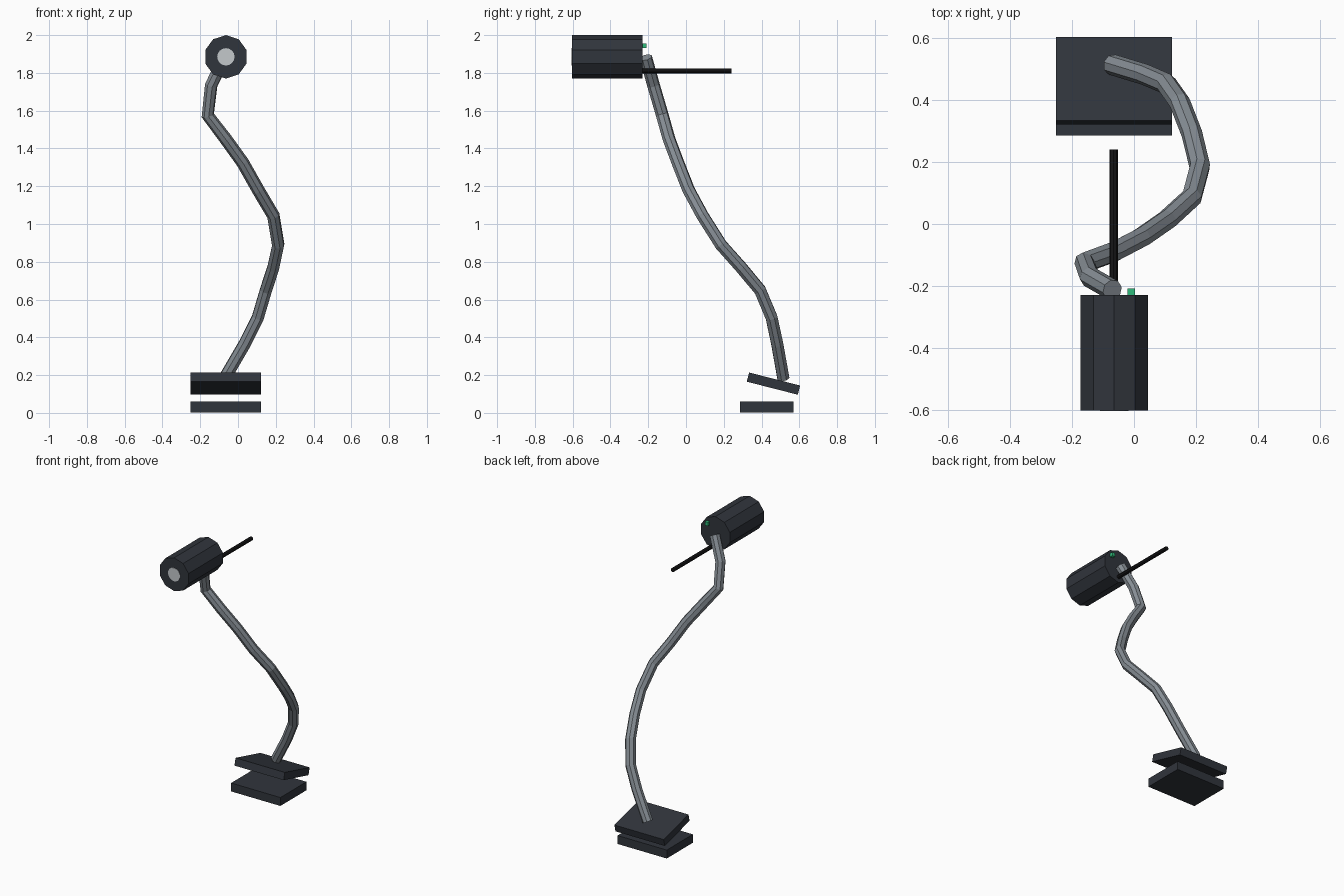
import bpy, math

if "Cube" in bpy.data.objects:
    bpy.data.objects.remove(bpy.data.objects["Cube"])

def material(name, rgb):
    m = bpy.data.materials.new(name)
    m.diffuse_color = (*rgb, 1)
    m.use_nodes = True
    m.node_tree.nodes["Principled BSDF"].inputs["Base Color"].default_value = m.diffuse_color
    return m

dark = material("dark_plastic", (0.03, 0.035, 0.045))
black = material("black_rod", (0.008, 0.008, 0.009))
steel = material("steel", (0.24, 0.27, 0.30))
glass = material("lens_grey", (0.55, 0.58, 0.6))
green = material("green_light", (0.03, 0.5, 0.2))

def finish(name, mat):
    o = bpy.context.object
    o.name = name
    o.data.materials.append(mat)
    return o

def box(name, loc, size, mat, tilt=0):
    bpy.ops.mesh.primitive_cube_add(size=1, location=loc, rotation=(math.radians(tilt), 0, 0))
    o = finish(name, mat)
    o.scale = size
    return o

def cyl_y(name, x, z, y0, y1, r, sides, mat):
    # cylinder lying along the y axis
    bpy.ops.mesh.primitive_cylinder_add(vertices=sides, radius=r, depth=y1 - y0,
        location=(x, (y0 + y1) / 2, z), rotation=(math.pi / 2, 0, 0))
    return finish(name, mat)

# clamp plates, the upper one tilted
box("lower_clamp_plate", (-0.065, 0.428, 0.03), (0.375, 0.284, 0.058), dark)
box("upper_clamp_plate", (-0.065, 0.463, 0.155), (0.375, 0.279, 0.05), dark, -14.3)

# lamp head with lens, rod and indicator light
cyl_y("lamp_head", -0.064, 1.885, -0.603, -0.229, 0.115, 10, dark)
cyl_y("lens", -0.064, 1.885, -0.605, -0.595, 0.046, 16, glass)
cyl_y("handle_rod", -0.066, 1.811, -0.26, 0.24, 0.0135, 8, black)
box("indicator_light", (-0.009, -0.221, 1.943), (0.023, 0.026, 0.025), green)

# bent gooseneck arm
path = [(-0.07, 0.515, 0.185), (0.035, 0.483, 0.365), (0.105, 0.453, 0.505), (0.148, 0.392, 0.65),
        (0.187, 0.292, 0.77), (0.213, 0.185, 0.89), (0.187, 0.087, 1.045), (0.107, 0.014, 1.18),
        (0.025, -0.043, 1.325), (-0.065, -0.09, 1.45), (-0.16, -0.125, 1.575),
        (-0.142, -0.172, 1.735), (-0.07, -0.213, 1.882)]
curve = bpy.data.curves.new("gooseneck_arm", 'CURVE')
curve.dimensions = '3D'
curve.bevel_depth = 0.034
curve.bevel_resolution = 2
curve.use_fill_caps = True
spline = curve.splines.new('POLY')
spline.points.add(len(path) - 1)
for p, co in zip(spline.points, path):
    p.co = (*co, 1)
arm = bpy.data.objects.new("gooseneck_arm", curve)
bpy.context.collection.objects.link(arm)
bpy.ops.object.select_all(action='DESELECT')
arm.select_set(True)
bpy.context.view_layer.objects.active = arm
bpy.ops.object.convert(target='MESH')
arm = finish("gooseneck_arm", steel)
for f in arm.data.polygons:
    f.use_smooth = False
